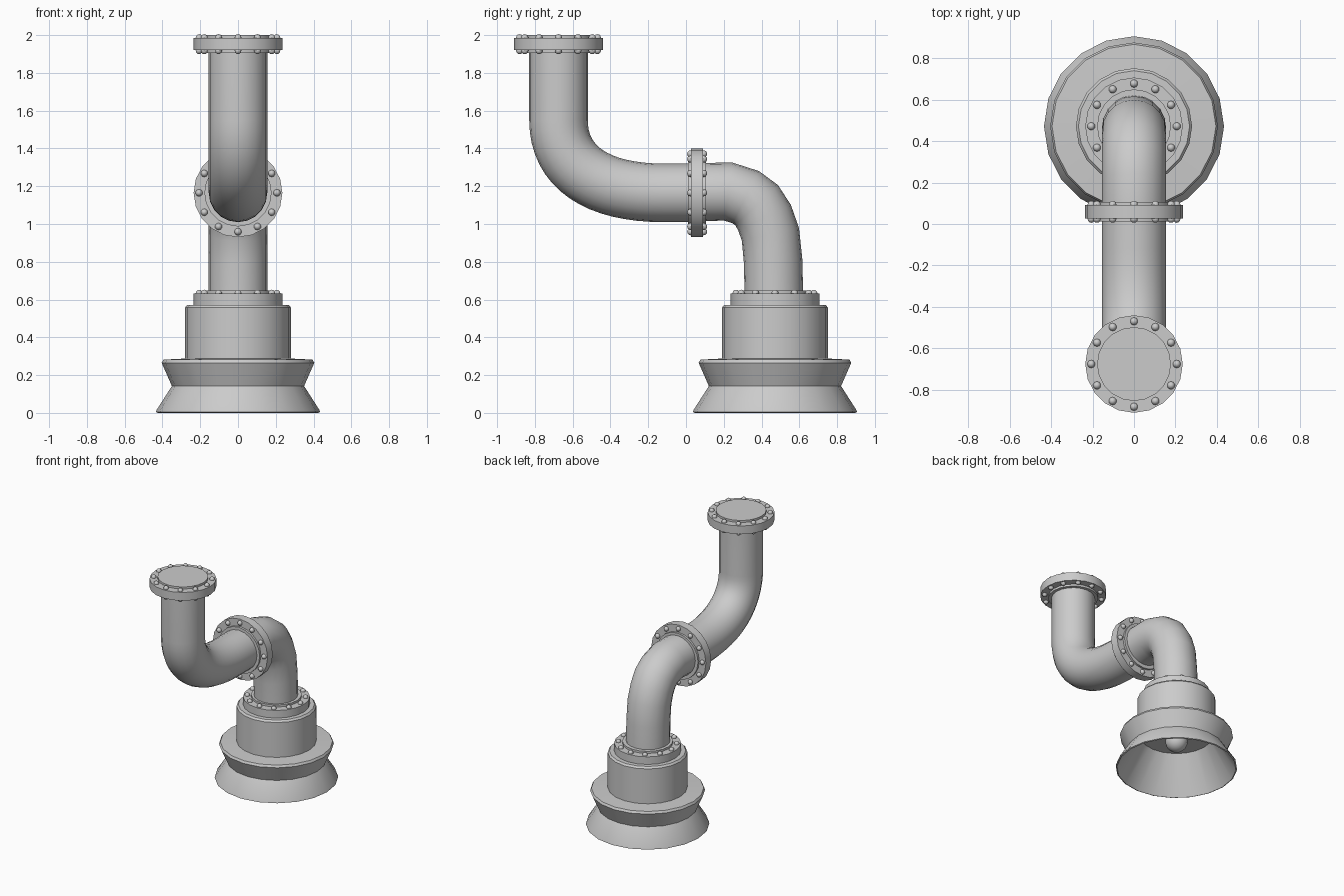
import bpy, bmesh, math
from mathutils import Vector, Matrix

if "Cube" in bpy.data.objects:
    bpy.data.objects.remove(bpy.data.objects["Cube"])

SIDES = 20
BASE_Y = 0.471
PIPE_R = 0.155


def finish(name, bm, angle=30):
    bmesh.ops.recalc_face_normals(bm, faces=bm.faces[:])
    me = bpy.data.meshes.new(name)
    bm.to_mesh(me)
    bm.free()
    ob = bpy.data.objects.new(name, me)
    bpy.context.collection.objects.link(ob)
    bpy.ops.object.select_all(action='DESELECT')
    ob.select_set(True)
    bpy.context.view_layer.objects.active = ob
    bpy.ops.object.shade_smooth_by_angle(angle=math.radians(angle))
    return ob


def bridge_rings(bm, rings, cap=True):
    for a, b in zip(rings, rings[1:]):
        for i in range(len(a)):
            j = (i + 1) % len(a)
            bm.faces.new((a[i], a[j], b[j], b[i]))
    if cap:
        bm.faces.new(rings[0])
        bm.faces.new(rings[-1])


def lathe(bm, profile, matrix):
    """Revolve (radius, height) points round the local z axis."""
    rings = []
    for r, h in profile:
        rings.append([bm.verts.new(matrix @ Vector((
            r * math.cos(math.tau * i / SIDES), r * math.sin(math.tau * i / SIDES), h)))
            for i in range(SIDES)])
    bridge_rings(bm, rings)


def pipe(name, path):
    """Sweep a circle along (y, z) points."""
    pts = [Vector((0, y, z)) for y, z in path]
    bm = bmesh.new()
    rings = []
    for k, p in enumerate(pts):
        t = Vector((0, 0, 0))
        if k:
            t += (p - pts[k - 1]).normalized()
        if k < len(pts) - 1:
            t += (pts[k + 1] - p).normalized()
        t.normalize()
        side = Vector((1, 0, 0))
        up = t.cross(side)
        rings.append([bm.verts.new(p + PIPE_R * (
            side * math.cos(math.tau * i / SIDES) + up * math.sin(math.tau * i / SIDES)))
            for i in range(SIDES)])
    bridge_rings(bm, rings)
    return finish(name, bm)


def flange(name, centre, horizontal=False):
    """Disc with a raised hub on both faces and twelve bolts per face."""
    m = Matrix.Translation(centre)
    if horizontal:
        m = m @ Matrix.Rotation(math.pi / 2, 4, 'X')
    bm = bmesh.new()
    lathe(bm, [(0.178, -0.048), (0.178, -0.032), (0.235, -0.032),
               (0.235, 0.032), (0.178, 0.032), (0.178, 0.048)], m)
    finish(name, bm)
    bm = bmesh.new()
    for s in (-1, 1):
        for i in range(12):
            a = math.tau * i / 12
            pos = Vector((0.206 * math.cos(a), 0.206 * math.sin(a), s * 0.034))
            bmesh.ops.create_uvsphere(bm, u_segments=10, v_segments=6, radius=0.019,
                                      matrix=m @ Matrix.Translation(pos))
    finish(name + "_bolts", bm, 60)


# Upper pipe: vertical run, smooth bend, horizontal run
b = [Vector(p) for p in ((-0.675, 1.55), (-0.675, 1.3), (-0.47, 1.165), (-0.12, 1.165))]
path = [(-0.675, 1.99)]
for k in range(17):
    t = k / 16
    u = 1 - t
    path.append(tuple(u**3 * b[0] + 3 * u*u*t * b[1] + 3 * u*t*t * b[2] + t**3 * b[3]))
pipe("upper_pipe", path + [(0.06, 1.165)])

# Lower pipe: coarser elbow down to the lamp housing
pipe("lower_pipe", [(0.06, 1.168), (0.223, 1.172), (0.316, 1.142), (0.374, 1.10), (0.416, 1.033),
                    (0.447, 0.945), (0.461, 0.806), (0.466, 0.6)])

# Flanges
flange("wall_flange", (0, -0.675, 1.952))
flange("middle_flange", (0, 0.059, 1.165), horizontal=True)
flange("housing_flange", (0, BASE_Y, 0.599))

# Lamp housing cylinder
axis = Matrix.Translation((0, BASE_Y, 0))
bm = bmesh.new()
lathe(bm, [(0.28, 0.27), (0.28, 0.558), (0.268, 0.572)], axis)
finish("housing", bm)

# Flared shade, hollow inside
bm = bmesh.new()
lathe(bm, [(0.20, 0.37), (0.425, 0.0), (0.434, 0.004), (0.432, 0.014), (0.35, 0.142), (0.404, 0.265),
           (0.395, 0.282), (0.275, 0.288), (0.24, 0.4)], axis)
finish("shade", bm)

# Bulb with its neck
bm = bmesh.new()
bmesh.ops.create_uvsphere(bm, u_segments=20, v_segments=12, radius=0.08,
                          matrix=Matrix.Translation((0, BASE_Y, 0.22)))
lathe(bm, [(0.05, 0.27), (0.05, 0.38)], axis)
finish("bulb", bm)
